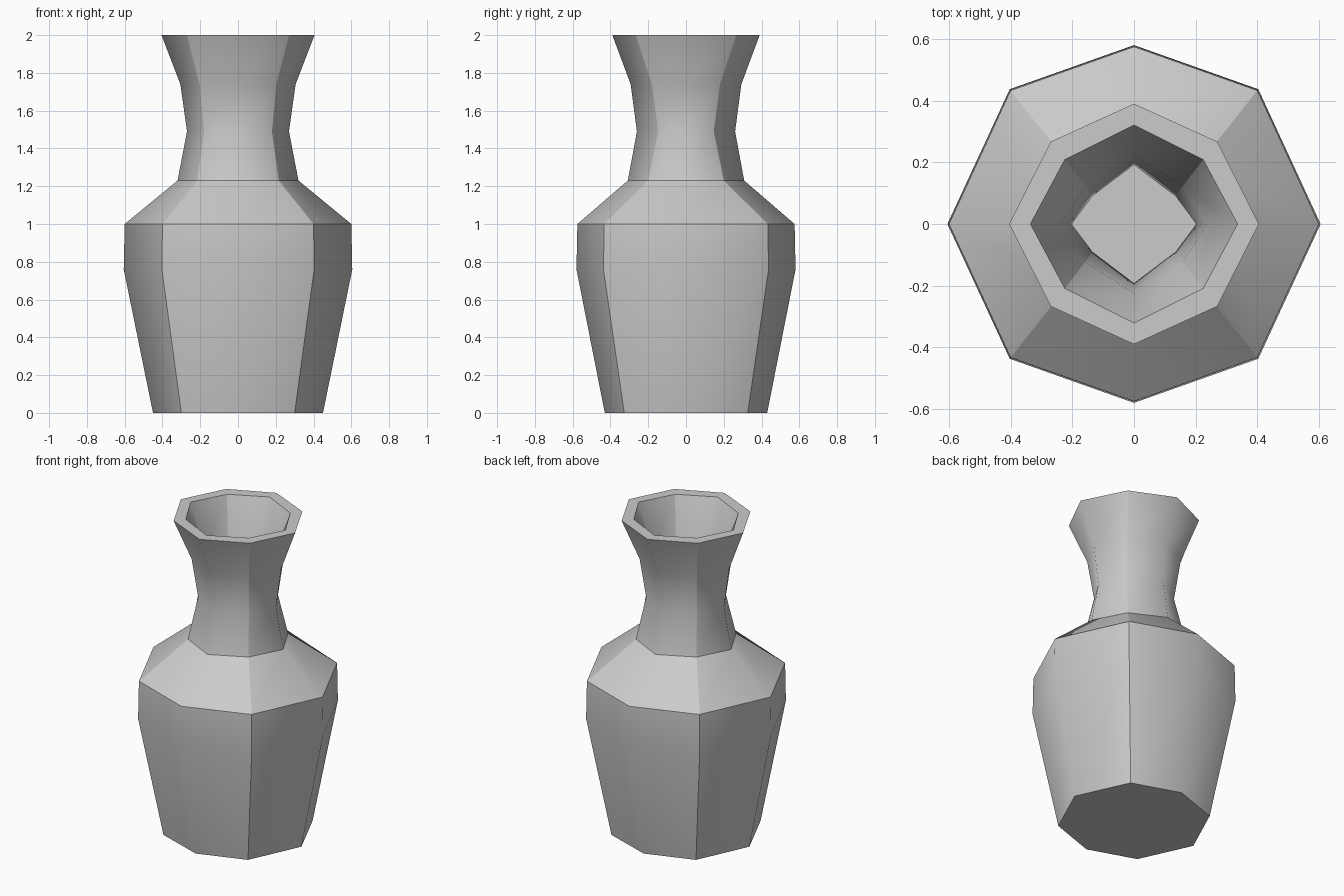
import bpy, bmesh

if "Cube" in bpy.data.objects:
    bpy.data.objects.remove(bpy.data.objects["Cube"])

# ring: (z, x radius, y radius, diagonal x, diagonal y)
outer = [(0.00, 0.45, 0.43, 0.30, 0.327),
         (0.76, 0.605, 0.58, 0.403, 0.437),
         (1.00, 0.60, 0.575, 0.40, 0.433),
         (1.23, 0.32, 0.308, 0.215, 0.20),
         (1.49, 0.27, 0.26, 0.18, 0.147),
         (1.74, 0.305, 0.293, 0.203, 0.18),
         (2.00, 0.405, 0.39, 0.27, 0.267)]

# inner wall offset for each outer ring: (thickness, z shift)
offsets = [(0.06, 0.07), (0.07, 0.0), (0.065, -0.03), (0.06, -0.035),
           (0.068, 0.0), (0.068, 0.0), (0.069, 0.0)]
inner = [(z + dz, x - t, y - t, a - 0.66 * t, b - 0.84 * t)
         for (z, x, y, a, b), (t, dz) in zip(outer, offsets)]

bm = bmesh.new()


def add_ring(z, x, y, a, b):
    pts = [(x, 0), (a, b), (0, y), (-a, b), (-x, 0), (-a, -b), (0, -y), (a, -b)]
    return [bm.verts.new((px, py, z)) for px, py in pts]


def mark_sharp(v1, v2):
    bm.edges.get((v1, v2)).smooth = False


# outer wall upward, over the rim, then inner wall downward
rings = [add_ring(*r) for r in outer + inner[::-1]]
for lo, hi in zip(rings, rings[1:]):
    for i in range(8):
        j = (i + 1) % 8
        bm.faces.new((lo[i], lo[j], hi[j], hi[i]))
bm.faces.new(rings[0][::-1])
bm.faces.new(rings[-1])

# crisp diagonal corners, base, shoulder, neck and rim edges
for f in bm.faces:
    f.smooth = True
for lo, hi in zip(rings, rings[1:]):
    for i in (1, 3, 5, 7):
        mark_sharp(lo[i], hi[i])
for k in (0, 2, 3, 6, 7, 10, 11, 13):
    for i in range(8):
        mark_sharp(rings[k][i], rings[k][(i + 1) % 8])

bmesh.ops.recalc_face_normals(bm, faces=bm.faces)
mesh = bpy.data.meshes.new("vase")
bm.to_mesh(mesh)
bm.free()
bpy.context.collection.objects.link(bpy.data.objects.new("vase", mesh))
